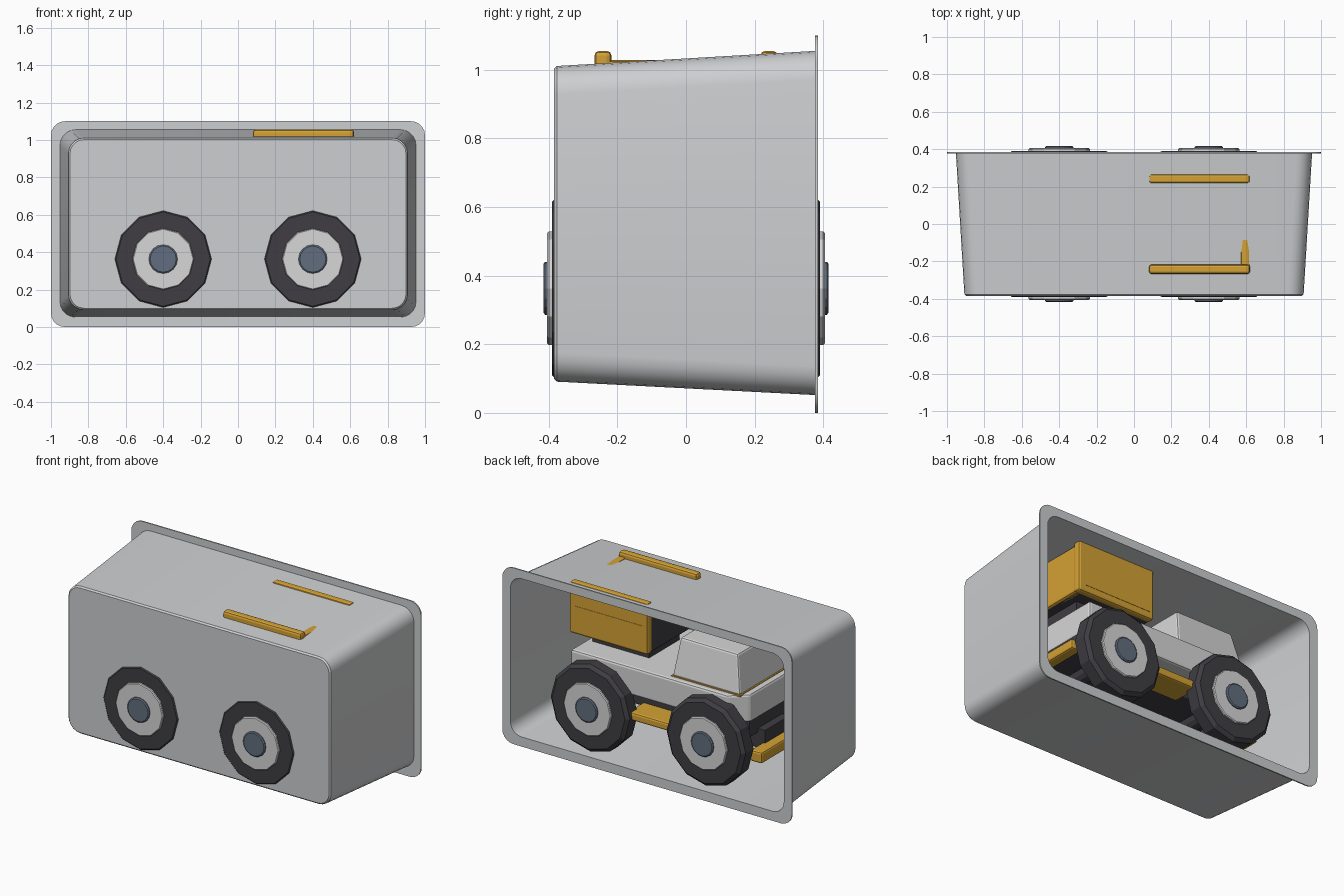
import bpy, bmesh, math
from mathutils import Matrix

if "Cube" in bpy.data.objects:
    bpy.data.objects.remove(bpy.data.objects["Cube"])


def material(name, rgb):
    m = bpy.data.materials.new(name)
    m.diffuse_color = (*rgb, 1)
    m.use_nodes = True
    m.node_tree.nodes["Principled BSDF"].inputs["Base Color"].default_value = m.diffuse_color
    return m


TRAY = material("tray grey", (0.61, 0.62, 0.63))
LIGHT = material("light grey", (0.68, 0.68, 0.68))
DARK = material("charcoal", (0.05, 0.047, 0.055))
YELLOW = material("golden yellow", (0.66, 0.36, 0.035))
BLUE = material("slate blue", (0.12, 0.155, 0.21))


def finish(name, bm, mat, bevel=0, segments=2):
    bmesh.ops.recalc_face_normals(bm, faces=bm.faces)
    me = bpy.data.meshes.new(name)
    bm.to_mesh(me)
    bm.free()
    ob = bpy.data.objects.new(name, me)
    bpy.context.collection.objects.link(ob)
    me.materials.append(mat)
    if bevel:
        b = ob.modifiers.new("bevel", 'BEVEL')
        b.width = bevel
        b.segments = segments
        b.limit_method = 'ANGLE'
    return ob


def loft(name, rings, mat, bevel=0, caps=(True, True)):
    bm = bmesh.new()
    vs = [[bm.verts.new(p) for p in r] for r in rings]
    n = len(rings[0])
    for a, b in zip(vs, vs[1:]):
        for i in range(n):
            j = (i + 1) % n
            bm.faces.new((a[i], a[j], b[j], b[i]))
    if caps[0]:
        bm.faces.new(vs[0])
    if caps[1]:
        bm.faces.new(vs[-1])
    return finish(name, bm, mat, bevel)


def box(name, x, y, z, mat, bevel=0):
    rings = [[(x[0], y[0], h), (x[1], y[0], h), (x[1], y[1], h), (x[0], y[1], h)] for h in z]
    return loft(name, rings, mat, bevel)


def smooth(ob):
    bpy.ops.object.select_all(action='DESELECT')
    bpy.context.view_layer.objects.active = ob
    ob.select_set(True)
    bpy.ops.object.shade_smooth_by_angle(angle=math.radians(32))


def rounded(hx, z0, z1, r, y, steps=5):
    pts = []
    for k, (cx, cz) in enumerate([(hx - r, z1 - r), (r - hx, z1 - r),
                                  (r - hx, z0 + r), (hx - r, z0 + r)]):
        for i in range(steps + 1):
            a = math.pi / 2 * (k + i / steps)
            pts.append((cx + r * math.cos(a), y, cz + r * math.sin(a)))
    return pts


def disc(name, cx, cz, profile, side, mat, n=12):
    # lathe around the y axis; profile holds (distance from centre, radius)
    rings = [[(cx + r * math.sin(2 * math.pi * i / n), side * y,
               cz + r * math.cos(2 * math.pi * i / n)) for i in range(n)] for y, r in profile]
    return loft(name, rings, mat)


# Open packaging tray with a flat rim
tray = loft("tray", [
    rounded(0.898, 0.10, 1.002, 0.075, -0.385),
    rounded(0.907, 0.091, 1.011, 0.084, -0.376),
    rounded(0.952, 0.052, 1.055, 0.084, 0.376),
    rounded(1.0, 0.0, 1.1, 0.075, 0.376),
    rounded(1.0, 0.0, 1.1, 0.075, 0.384),
    rounded(0.944, 0.06, 1.047, 0.076, 0.384),
    rounded(0.899, 0.099, 1.003, 0.076, -0.37),
    rounded(0.89, 0.108, 0.994, 0.07, -0.377)], TRAY)
smooth(tray)

# Truck body with chamfered front corners
plan = [(0.58, -0.31), (0.58, 0.31), (-0.50, 0.31), (-0.60, 0.22), (-0.60, -0.22), (-0.50, -0.31)]
loft("body", [[(x, y, z) for x, y in plan] for z in (0.48, 0.655)], LIGHT, 0.014)

# Tapered cab on a thin trim plate
box("cab_trim", (-0.565, -0.09), (-0.275, 0.275), (0.65, 0.659), YELLOW)
loft("cab", [
    [(-0.56, -0.27, 0.655), (-0.095, -0.27, 0.655), (-0.095, 0.27, 0.655), (-0.56, 0.27, 0.655)],
    [(-0.515, -0.225, 0.885), (-0.12, -0.225, 0.885), (-0.12, 0.225, 0.885), (-0.515, 0.225, 0.885)],
], LIGHT, 0.012)

# Chassis and bumpers
box("chassis", (-0.58, 0.58), (-0.2, 0.2), (0.37, 0.49), DARK, 0.01)
box("front_bumper", (-0.69, -0.61), (-0.24, 0.24), (0.25, 0.32), YELLOW, 0.012)
box("front_bumper_mount", (-0.63, -0.5), (-0.12, 0.12), (0.28, 0.40), DARK)
box("rear_bumper", (0.58, 0.65), (-0.24, 0.24), (0.36, 0.42), YELLOW, 0.012)

# Cargo bed: side boards, end boards, floor and support
box("bed_floor", (0.09, 0.60), (-0.23, 0.23), (0.735, 0.775), DARK)
box("bed_support", (0.15, 0.54), (-0.15, 0.15), (0.64, 0.74), DARK)
box("bed_front_board", (0.085, 0.125), (-0.23, 0.23), (0.74, 1.0), DARK)
box("bed_tailgate", (0.57, 0.618), (-0.235, 0.235), (0.735, 1.028), YELLOW, 0.012)
for s, side in ((-1, "right"), (1, "left")):
    box("bed_side_" + side, (0.08, 0.62), sorted((s * 0.217, s * 0.267)), (0.733, 1.055), YELLOW, 0.014)
    box("bed_panel_" + side, (0.11, 0.575), sorted((s * 0.262, s * 0.269)), (0.775, 0.91), YELLOW)
    box("running_board_" + side, (-0.16, 0.16), sorted((s * 0.17, s * 0.35)), (0.345, 0.395), YELLOW, 0.012)

# Wheels with tyre, rim and hub, plus axles
for cx, end in ((-0.4, "front"), (0.4, "rear")):
    disc("axle_" + end, cx, 0.363, [(-0.3, 0.05), (0.3, 0.05)], 1, DARK)
    for s, side in ((-1, "right"), (1, "left")):
        tag = end + "_" + side
        disc("tyre_" + tag, cx, 0.363,
             [(0.27, 0.24), (0.295, 0.273), (0.372, 0.273), (0.391, 0.252)], s, DARK)
        disc("rim_" + tag, cx, 0.363, [(0.38, 0.165), (0.40, 0.165), (0.405, 0.16)], s, LIGHT)
        disc("hub_" + tag, cx, 0.363, [(0.39, 0.077), (0.411, 0.077), (0.416, 0.07)], s, BLUE, 16)
